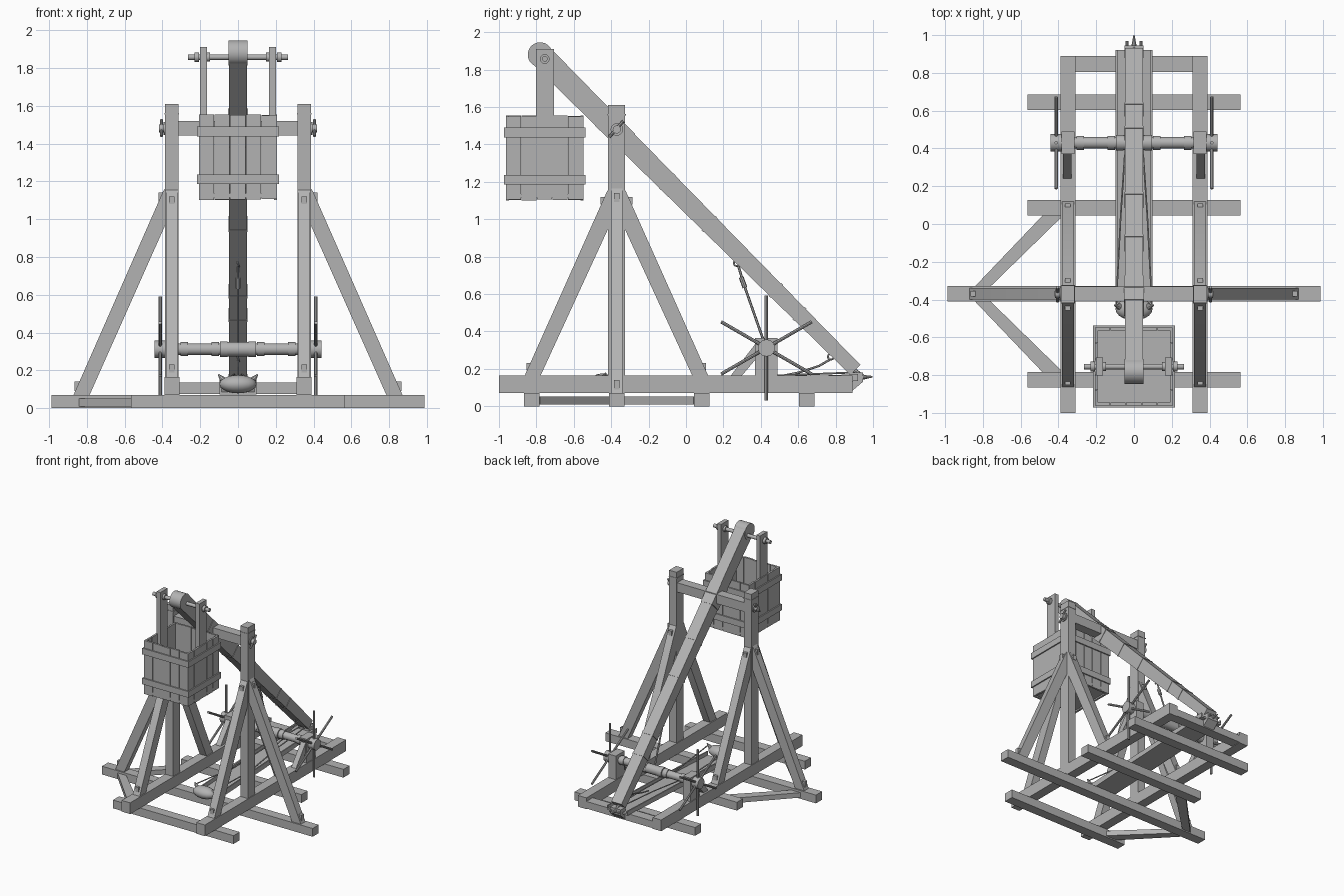
import bpy, bmesh, math, random
from mathutils import Vector, Matrix

random.seed(4)
old = bpy.data.objects.get("Cube")
if old:
    bpy.data.objects.remove(old, do_unlink=True)

GREY = (0.45, 0.45, 0.45, 1)
mat = bpy.data.materials.new("weathered grey")
mat.use_nodes = True
mat.diffuse_color = GREY
mat.node_tree.nodes["Principled BSDF"].inputs["Base Color"].default_value = GREY
parts = []


def finish(name, bm):
    bmesh.ops.recalc_face_normals(bm, faces=bm.faces)
    me = bpy.data.meshes.new(name)
    bm.to_mesh(me)
    bm.free()
    me.materials.append(mat)
    ob = bpy.data.objects.new(name, me)
    bpy.context.collection.objects.link(ob)
    parts.append(ob)
    return ob


def prism(name, pts, axis, lo, hi):
    """Extrude a 2D outline along an axis from lo to hi."""
    place = {"x": lambda a, b, c: (c, a, b), "y": lambda a, b, c: (a, c, b),
             "z": lambda a, b, c: (a, b, c)}[axis]
    bm = bmesh.new()
    ends = [[bm.verts.new(place(a, b, c)) for a, b in pts] for c in (lo, hi)]
    for ring in ends:
        bm.faces.new(ring)
    n = len(pts)
    for i in range(n):
        j = (i + 1) % n
        bm.faces.new((ends[0][i], ends[0][j], ends[1][j], ends[1][i]))
    return finish(name, bm)


def box(name, x0, x1, y0, y1, z0, z1):
    return prism(name, [(x0, y0), (x1, y0), (x1, y1), (x0, y1)], "z", z0, z1)


def rod(name, a, b, r, sides=12, r2=None):
    a, b = Vector(a), Vector(b)
    d = b - a
    m = Matrix.Translation((a + b) / 2) @ d.to_track_quat("Z", "Y").to_matrix().to_4x4()
    bm = bmesh.new()
    bmesh.ops.create_cone(bm, cap_ends=True, segments=sides, radius1=r,
                          radius2=r if r2 is None else r2, depth=d.length, matrix=m)
    return finish(name, bm)


def rope(name, pts, r=0.006):
    for a, b in zip(pts, pts[1:]):
        rod(name, a, b, r, 6)


def ring(name, c, normal, R, r):
    bpy.ops.mesh.primitive_torus_add(major_segments=16, minor_segments=6,
                                     major_radius=R, minor_radius=r, location=c)
    ob = bpy.context.object
    ob.name = name
    ob.rotation_euler = Vector(normal).to_track_quat("Z", "Y").to_euler()
    ob.data.materials.append(mat)
    parts.append(ob)


# Ground beams
for y, half in ((-0.825, 0.565), (-0.37, 0.987), (0.085, 0.565), (0.645, 0.565)):
    box("ground_beam", -half, half, y - 0.041, y + 0.041, 0, 0.07)

# Diagonal ground ties on the right side
for y in (0.05, -0.79):
    s = 1 if y > -0.37 else -1
    prism("ground_tie", [(-0.88, -0.37), (-0.8, -0.37), (-0.38, y - 0.01 * s),
                         (-0.41, y + 0.02 * s), (-0.46, y + 0.02 * s)], "z", 0.01, 0.052)

# Frame, posts, braces and windlass supports on both sides
box("rear_beam", -0.31, 0.31, 0.805, 0.89, 0.075, 0.135)
for s in (-1, 1):
    def side(name, a, b, *rest):
        return box(name, min(a * s, b * s), max(a * s, b * s), *rest)

    side("side_rail", 0.31, 0.39, -1, 0.89, 0.07, 0.165)
    side("post", 0.315, 0.385, -0.418, -0.325, 0.07, 1.61)
    side("post_cap_band", 0.312, 0.388, -0.421, -0.322, 1.555, 1.562)
    prism("outer_brace", [(0.38 * s, 1.17), (0.395 * s, 1.15), (0.87 * s, 0.07),
                          (0.785 * s, 0.07), (0.38 * s, 0.98)], "y", -0.4, -0.34)
    for z, x in ((1.12, 0.405), (0.12, 0.85)):
        side("brace_peg", x - 0.012, x + 0.016, -0.385, -0.355, z - 0.03, z + 0.02)
    for d in (-1, 1):
        c = -0.372
        prism("post_brace", [(c + d * 0.03, 1.17), (c + d * 0.05, 1.15), (c + d * 0.49, 0.165),
                             (c + d * 0.405, 0.165), (c + d * 0.03, 0.98)],
              "x", s * 0.35 - 0.032, s * 0.35 + 0.032)
        for z, o in ((1.1, 0.073), (0.21, 0.468)):
            box("brace_peg", s * 0.35 - 0.015, s * 0.35 + 0.015,
                c + d * o - 0.012, c + d * o + 0.012, z - 0.02, z + 0.02)
    side("windlass_post", 0.315, 0.385, 0.37, 0.49, 0.165, 0.365)
    prism("windlass_strut", [(0.24, 0.165), (0.3, 0.165), (0.38, 0.26), (0.38, 0.345)],
          "x", s * 0.353 - 0.022, s * 0.353 + 0.022)

    # Pivot ends with locking pins
    rod("pivot_end", (s * 0.3, -0.37, 1.48), (s * 0.418, -0.37, 1.48), 0.022)
    rod("pivot_washer", (s * 0.384, -0.37, 1.48), (s * 0.394, -0.37, 1.48), 0.034)
    rod("pivot_pin", (s * 0.405, -0.41, 1.44), (s * 0.405, -0.335, 1.525), 0.008, 8)

    # Windlass hub, spokes and collars
    w = Vector((s * 0.412, 0.43, 0.312))
    rod("windlass_hub", w - Vector((0.03, 0, 0)), w + Vector((0.03, 0, 0)), 0.046)
    for k in range(6):
        a = math.radians(90 + 60 * k)
        rod("windlass_spoke", w, w + Vector((0, math.cos(a), math.sin(a))) * 0.28, 0.009, 8)
    for x, r in ((0.075, 0.042), (0.12, 0.037), (0.285, 0.037)):
        rod("windlass_collar", (s * (x - 0.02), 0.43, 0.312), (s * (x + 0.02), 0.43, 0.312), r, 16)

    # Weight hangers
    side("hanger", 0.165, 0.2, -0.802, -0.706, 1.12, 1.91)
    for x, r in ((0.157, 0.024), (0.215, 0.026)):
        rod("hanger_collar", (s * (x - 0.008), -0.755, 1.857), (s * (x + 0.015), -0.755, 1.857), r)

box("pivot_beam", -0.315, 0.315, -0.409, -0.331, 1.442, 1.52)
rod("windlass_drum", (-0.41, 0.43, 0.312), (0.41, 0.43, 0.312), 0.031, 16)
rod("windlass_rope_coil", (-0.06, 0.43, 0.312), (0.06, 0.43, 0.312), 0.039, 16)
rod("hanger_pin", (-0.265, -0.755, 1.857), (0.265, -0.755, 1.857), 0.015)

# Throwing arm, tapering to the rear, with rounded head and bands
top, tip = Vector((-0.78, 1.88)), Vector((0.905, 0.195))
along = (tip - top).normalized()
across = Vector((-along.y, along.x))


def arm_piece(name, t0, t1, grow, half):
    w0, w1 = (0.064 - 0.026 * t + grow for t in (t0, t1))
    p, q = top.lerp(tip, t0), top.lerp(tip, t1)
    prism(name, [p + across * w0, q + across * w1, q - across * w1, p - across * w0],
          "x", -half, half)


arm_piece("arm", 0, 1, 0, 0.048)
rod("arm_head", (-0.051, *top), (0.051, *top), 0.066, 32)
for t in (0.27, 0.4, 0.535, 0.745, 0.82):
    arm_piece("arm_band", t, t + 0.006, 0.003, 0.051)
arm_piece("arm_pivot_plate", 0.2, 0.275, 0.002, 0.052)

# Weight box: uneven planks on four walls, floor and straps
X, Y, H, T = 0.0, -0.755, 0.207, 0.016
box("box_floor", X - H, X + H, Y - H, Y + H, 1.115, 1.135)
for i in range(5):
    a, b = -H + i * 0.4 * H, -H + (i + 1) * 0.4 * H - 0.003
    for s in (-1, 1):
        lo, hi = sorted((s * H, s * (H - T)))
        j = [random.uniform(0, 0.006) for _ in range(4)]
        box("box_plank", X + a, X + b, Y + lo, Y + hi, 1.1 + j[0], 1.555 - j[1])
        box("box_plank", X + lo, X + hi, Y + a, Y + b, 1.1 + j[2], 1.555 - j[3])
for z in (1.185, 1.438):
    for s in (-1, 1):
        lo, hi = sorted((s * (H - 0.002), s * (H + 0.01)))
        box("box_strap", X - H - 0.01, X + H + 0.01, Y + lo, Y + hi, z, z + 0.052)
        box("box_strap", X + lo, X + hi, Y - H, Y + H, z, z + 0.052)

# Sling trough, rising slightly to the rear
prism("trough_floor", [(-0.42, 0.072), (0.92, 0.135), (0.92, 0.15), (-0.42, 0.087)],
      "x", -0.095, 0.095)
for s in (-1, 1):
    prism("trough_lip", [(-0.42, 0.072), (0.92, 0.135), (0.92, 0.172), (-0.42, 0.12)],
          "x", s * 0.093 - 0.005, s * 0.093 + 0.005)

# Sling pouch and ropes
bm = bmesh.new()
bmesh.ops.create_uvsphere(bm, u_segments=20, v_segments=12, radius=1,
                          matrix=Matrix.Translation((0, -0.45, 0.127)) @ Matrix.Diagonal((0.098, 0.06, 0.048, 1)))
finish("sling_pouch", bm)
for s in (-1, 1):
    rod("pouch_corner", (s * 0.07, -0.44, 0.14), (s * 0.104, -0.43, 0.178), 0.022, 8, 0.004)
    rope("sling_rope", [(s * 0.095, -0.43, 0.165), (s * 0.07, 0.05, 0.13),
                        (s * 0.04, 0.5, 0.165), (s * 0.02, 0.88, 0.18)], 0.005)

# Winding rope, rings and release line
ring("arm_ring", (0, 0.272, 0.765), (1, 0, 0.3), 0.016, 0.005)
rope("winding_rope", [(0, 0.28, 0.75), (0, 0.31, 0.65), (0, 0.415, 0.35)], 0.007)
rod("rope_hook", (0, 0.295, 0.69), (0, 0.315, 0.635), 0.013, 8)
ring("tip_ring", (0, 0.775, 0.265), (1, 0, 0.3), 0.016, 0.005)
rope("release_line", [(0, 0.77, 0.25), (0, 0.71, 0.215), (0, 0.6, 0.18), (0, 0.5, 0.16)])

# Trigger block and release hook
prism("trigger_block", [(0.88, 0.075), (0.945, 0.13), (0.945, 0.18), (0.88, 0.18)],
      "x", -0.05, 0.05)
rod("release_hook", (0, 0.89, 0.2), (0, 0.95, 0.155), 0.012, 8)
rod("release_hook_tip", (0, 0.94, 0.155), (0, 0.998, 0.158), 0.014, 8, 0.004)
for s in (-1, 1):
    rod("trigger_pin", (s * 0.037, 0.92, 0.155), (s * 0.037, 0.968, 0.155), 0.008, 8)

# Smooth the round parts, keeping edges sharp
bpy.ops.object.select_all(action="DESELECT")
for ob in parts:
    ob.select_set(True)
bpy.context.view_layer.objects.active = parts[0]
bpy.ops.object.shade_smooth_by_angle(angle=math.radians(35))
